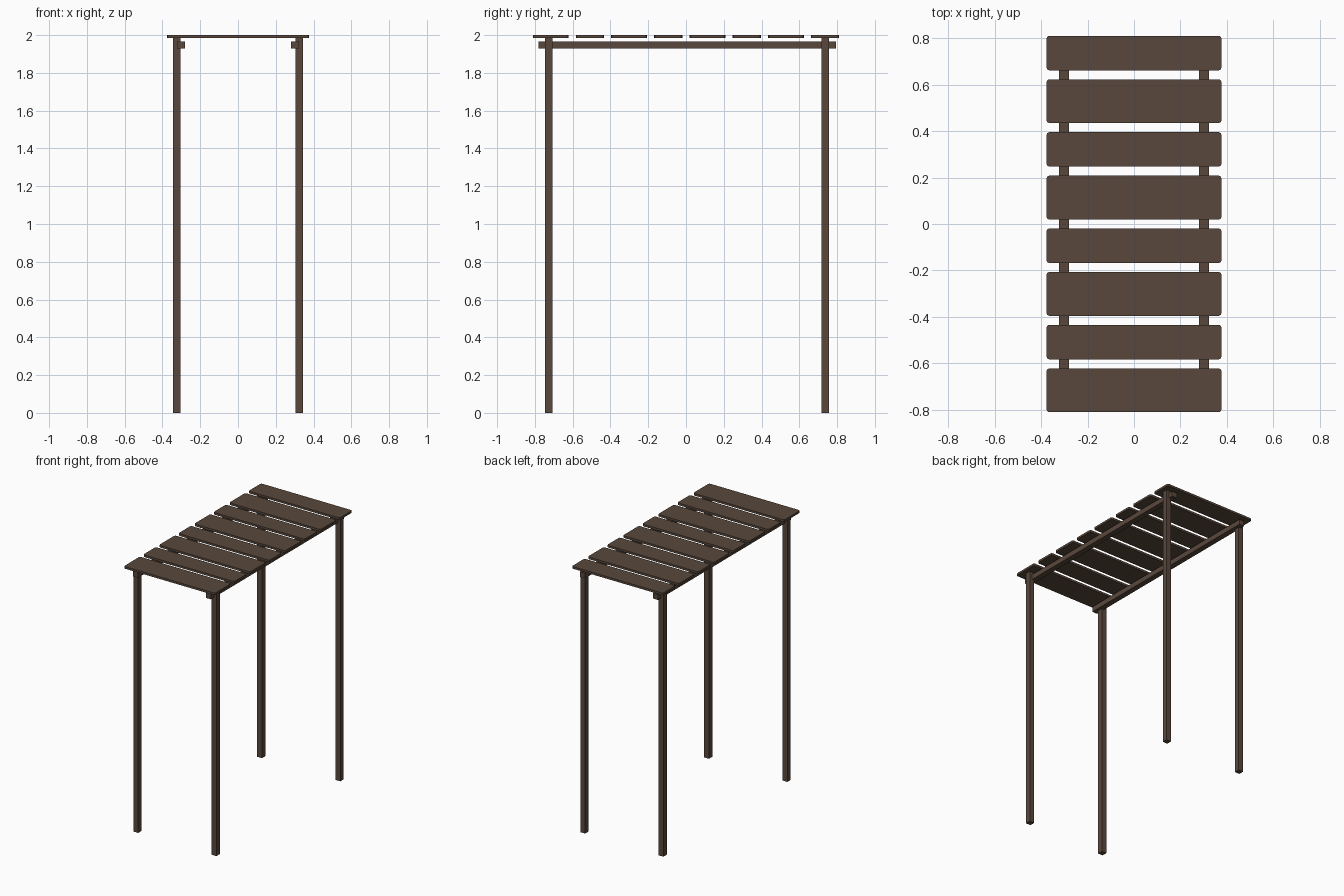
import bpy
import bmesh

if "Cube" in bpy.data.objects:
    bpy.data.objects.remove(bpy.data.objects["Cube"])

wood = bpy.data.materials.new("dark brown wood")
wood.diffuse_color = (0.100, 0.064, 0.045, 1)
wood.use_nodes = True
wood.node_tree.nodes["Principled BSDF"].inputs["Base Color"].default_value = wood.diffuse_color


def box(name, x0, x1, y0, y1, z0, z1, corner=0.0):
    """Axis-aligned box, optionally with rounded vertical corners."""
    bm = bmesh.new()
    bmesh.ops.create_cube(bm, size=1)
    for v in bm.verts:
        v.co.x = x1 if v.co.x > 0 else x0
        v.co.y = y1 if v.co.y > 0 else y0
        v.co.z = z1 if v.co.z > 0 else z0
    if corner:
        upright = [e for e in bm.edges
                   if abs(e.verts[0].co.z - e.verts[1].co.z) > 1e-4]
        bmesh.ops.bevel(bm, geom=upright, offset=corner, segments=2,
                        profile=0.5, affect='EDGES')
    bmesh.ops.recalc_face_normals(bm, faces=bm.faces)
    mesh = bpy.data.meshes.new(name)
    bm.to_mesh(mesh)
    bm.free()
    mesh.materials.append(wood)
    obj = bpy.data.objects.new(name, mesh)
    bpy.context.collection.objects.link(obj)
    return obj


SLAT_BOTTOM = 1.984
FRAME_Y = 0.006   # frame sits slightly behind the centre

for side, s in (("left", -1), ("right", 1)):
    # legs
    for end, e in (("front", -1), ("back", 1)):
        cx, cy = s * 0.324, FRAME_Y + e * 0.732
        box(f"{end}_{side}_leg", cx - 0.02, cx + 0.02,
            cy - 0.02, cy + 0.02, 0, SLAT_BOTTOM)
    # long side rails under the slats
    cx = s * 0.302
    box(f"{side}_rail", cx - 0.021, cx + 0.021,
        FRAME_Y - 0.787, FRAME_Y + 0.787, 1.928, 1.967)

# top slats, alternating wide and narrow from front to back
y = -0.811
for i in range(8):
    width = 0.189 if i % 2 == 0 else 0.149
    box(f"slat_{i + 1}", -0.377, 0.377, y, y + width,
        SLAT_BOTTOM, 2.0, corner=0.012)
    y += width + 0.0386
